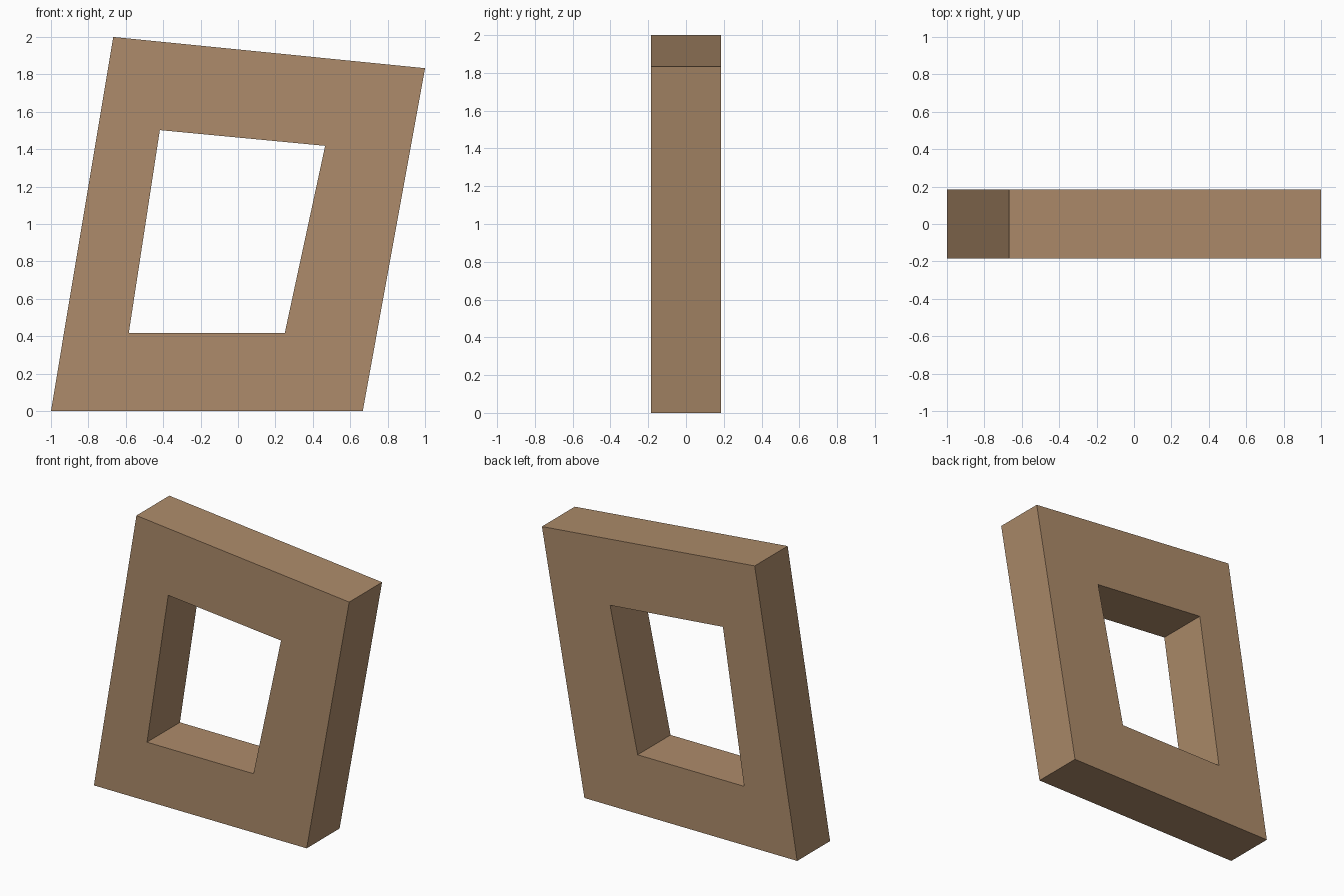
import bpy
import bmesh

if "Cube" in bpy.data.objects:
    bpy.data.objects.remove(bpy.data.objects["Cube"])

HALF_DEPTH = 0.184

# Front profiles (x, z): skewed outer edge and skewed opening
OUTER = [(-1, 0), (0.667, 0), (1, 1.833), (-0.667, 2)]
INNER = [(-0.584, 0.417), (0.25, 0.417), (0.466, 1.418), (-0.418, 1.502)]


def ring(bm, profile, y):
    return [bm.verts.new((x, y, z)) for x, z in profile]


# Crooked window frame: four corner rings bridged into a closed loop
bm = bmesh.new()
rings = [ring(bm, OUTER, -HALF_DEPTH), ring(bm, INNER, -HALF_DEPTH),
         ring(bm, INNER, HALF_DEPTH), ring(bm, OUTER, HALF_DEPTH)]
for i, a in enumerate(rings):
    b = rings[(i + 1) % 4]
    for j in range(4):
        k = (j + 1) % 4
        bm.faces.new((a[j], a[k], b[k], b[j]))
bmesh.ops.recalc_face_normals(bm, faces=bm.faces)

mesh = bpy.data.meshes.new("window_frame")
bm.to_mesh(mesh)
bm.free()
frame = bpy.data.objects.new("window_frame", mesh)
bpy.context.collection.objects.link(frame)

# Tan wood colour
wood = bpy.data.materials.new("tan_wood")
wood.diffuse_color = (0.42, 0.26, 0.145, 1)
wood.use_nodes = True
wood.node_tree.nodes["Principled BSDF"].inputs["Base Color"].default_value = wood.diffuse_color
mesh.materials.append(wood)
